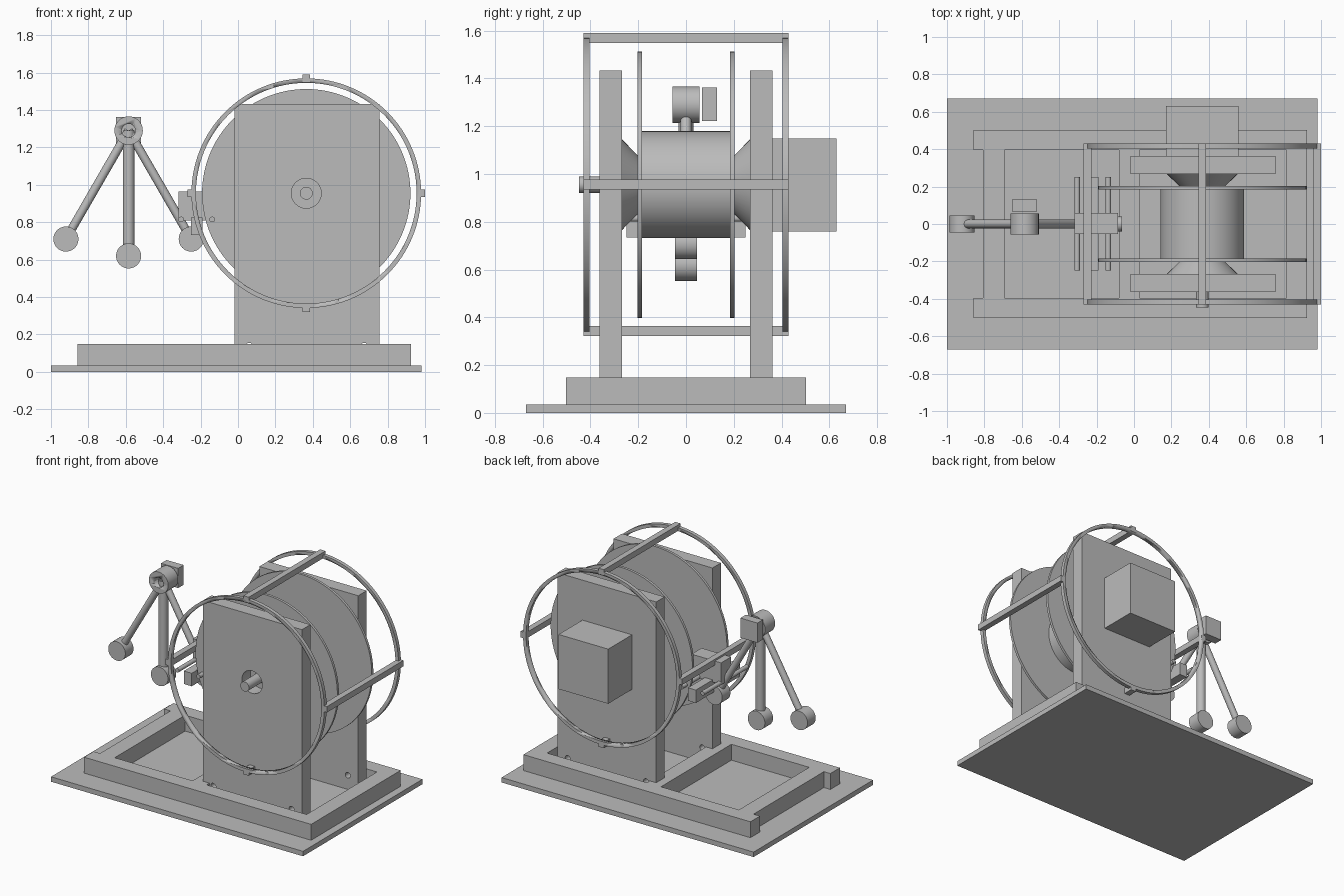
import bpy, math
from mathutils import Vector

cube = bpy.data.objects.get("Cube")
if cube:
    bpy.data.objects.remove(cube, do_unlink=True)

grey = bpy.data.materials.new("plain grey")
grey.use_nodes = True
colour = (0.5, 0.5, 0.5, 1)
grey.diffuse_color = colour
grey.node_tree.nodes["Principled BSDF"].inputs["Base Color"].default_value = colour


def finish(ob, name, smooth=False):
    ob.name = name
    ob.data.materials.clear()
    ob.data.materials.append(grey)
    if smooth:
        bpy.ops.object.shade_smooth_by_angle(angle=math.radians(35))
    return ob


def box(name, x, y, z):
    """Block given as (low, high) pairs on each axis."""
    bpy.ops.mesh.primitive_cube_add(size=1)
    ob = bpy.context.object
    for v in ob.data.vertices:
        v.co = [r[0] if c < 0 else r[1] for c, r in zip(v.co, (x, y, z))]
    return finish(ob, name)


def rod(name, a, b, r, r2=None, sides=48):
    """Cylinder or cone running from point a to point b."""
    a, b = Vector(a), Vector(b)
    bpy.ops.mesh.primitive_cone_add(vertices=sides, radius1=r, radius2=r if r2 is None else r2,
                                    depth=(b - a).length, location=(a + b) / 2)
    ob = bpy.context.object
    ob.rotation_euler = (b - a).to_track_quat('Z', 'Y').to_euler()
    return finish(ob, name, True)


def along_y(name, x, z, y0, y1, r, r2=None, sides=48):
    return rod(name, (x, y0, z), (x, y1, z), r, r2, sides)


def cut(ob, cutter):
    mod = ob.modifiers.new("hole", 'BOOLEAN')
    mod.operation = 'DIFFERENCE'
    mod.solver = 'EXACT'
    mod.object = cutter
    bpy.context.view_layer.objects.active = ob
    bpy.ops.object.modifier_apply(modifier=mod.name)
    bpy.data.objects.remove(cutter, do_unlink=True)


CX, CZ = 0.365, 0.955          # drum axis
SIDES = ((-1, "front"), (1, "back"))


def span(s, a, b):
    return tuple(sorted((s * a, s * b)))


# Base plate and frame
box("base_plate", (-1, 0.98), (-0.67, 0.67), (0, 0.035))
for s, side in SIDES:
    box(side + "_frame_rail", (-0.858, 0.926), span(s, 0.395, 0.502), (0.035, 0.148))
for name, x in (("left", (-0.807, -0.692)), ("middle", (-0.08, 0.03)), ("right", (0.815, 0.926))):
    box(name + "_cross_rail", x, (-0.395, 0.395), (0.035, 0.148))

# Upright panels with bolt holes and a shaft hole at the front
for s, side in SIDES:
    panel = box(side + "_panel", (-0.02, 0.757), span(s, 0.268, 0.363), (0.035, 1.432))
    for x in (0.06, 0.675):
        cut(panel, along_y("bolt_cutter", x, 0.135, *span(s, 0.2, 0.45), 0.02, sides=24))
    if s < 0:
        cut(panel, along_y("shaft_cutter", CX, CZ, -0.5, -0.2, 0.08))

# Drum, flanges, tapered bearings and cage rings
along_y("drum", CX, CZ, -0.19, 0.19, 0.224, sides=96)
for s, side in SIDES:
    along_y(side + "_flange", CX, CZ, s * 0.184, s * 0.202, 0.557, sides=128)
    along_y(side + "_bearing_cone", CX, CZ, s * 0.19, s * 0.268, 0.11, 0.19)
    ring = along_y(side + "_cage_ring", CX, CZ, s * 0.403, s * 0.43, 0.614, sides=128)
    cut(ring, along_y("ring_cutter", CX, CZ, s * 0.35, s * 0.5, 0.59, sides=128))
along_y("drive_shaft", CX, CZ, -0.447, 0.3, 0.034)
box("motor_housing", (0.17, 0.56), (0.363, 0.63), (0.76, 1.148))

# Four bars joining the cage rings
for i, name in enumerate(("right", "top", "left", "bottom")):
    a = i * math.pi / 2
    x, z = CX + 0.613 * math.cos(a), CZ + 0.613 * math.sin(a)
    box(name + "_cage_bar", (x - 0.021, x + 0.021), (-0.43, 0.43), (z - 0.021, z + 0.021))

# Cable guide: rails, carriage and roller
for name, x in (("outer", -0.304), ("inner", -0.138)):
    along_y(name + "_guide_rod", x, 0.815, -0.248, 0.25, 0.015, sides=24)
box("guide_beam", (-0.252, -0.19), (-0.248, 0.25), (0.733, 0.825))
box("guide_carriage", (-0.318, -0.085), (-0.053, 0.06), (0.81, 0.963))
rod("guide_roller", (-0.13, 0, 0.89), (-0.065, 0, 0.89), 0.04)

# Pulley arms spreading from a bored hub
HX, HZ = -0.585, 1.29
hub = along_y("arm_hub", HX, HZ, -0.056, 0.056, 0.076)
cut(hub, along_y("hub_cutter", HX, HZ, -0.1, 0.1, 0.036))
box("sensor_block", (HX - 0.067, HX + 0.067), (0.068, 0.13), (1.222, 1.362))
for name, x, z, r in (("left", -0.92, 0.71, 0.023), ("middle", HX, 0.62, 0.031),
                      ("right", -0.25, 0.71, 0.023)):
    rod(name + "_arm", (HX, 0, HZ), (x, 0, z), r, sides=32)
    along_y(name + "_pulley", x, z, -0.046, 0.046, 0.067)
